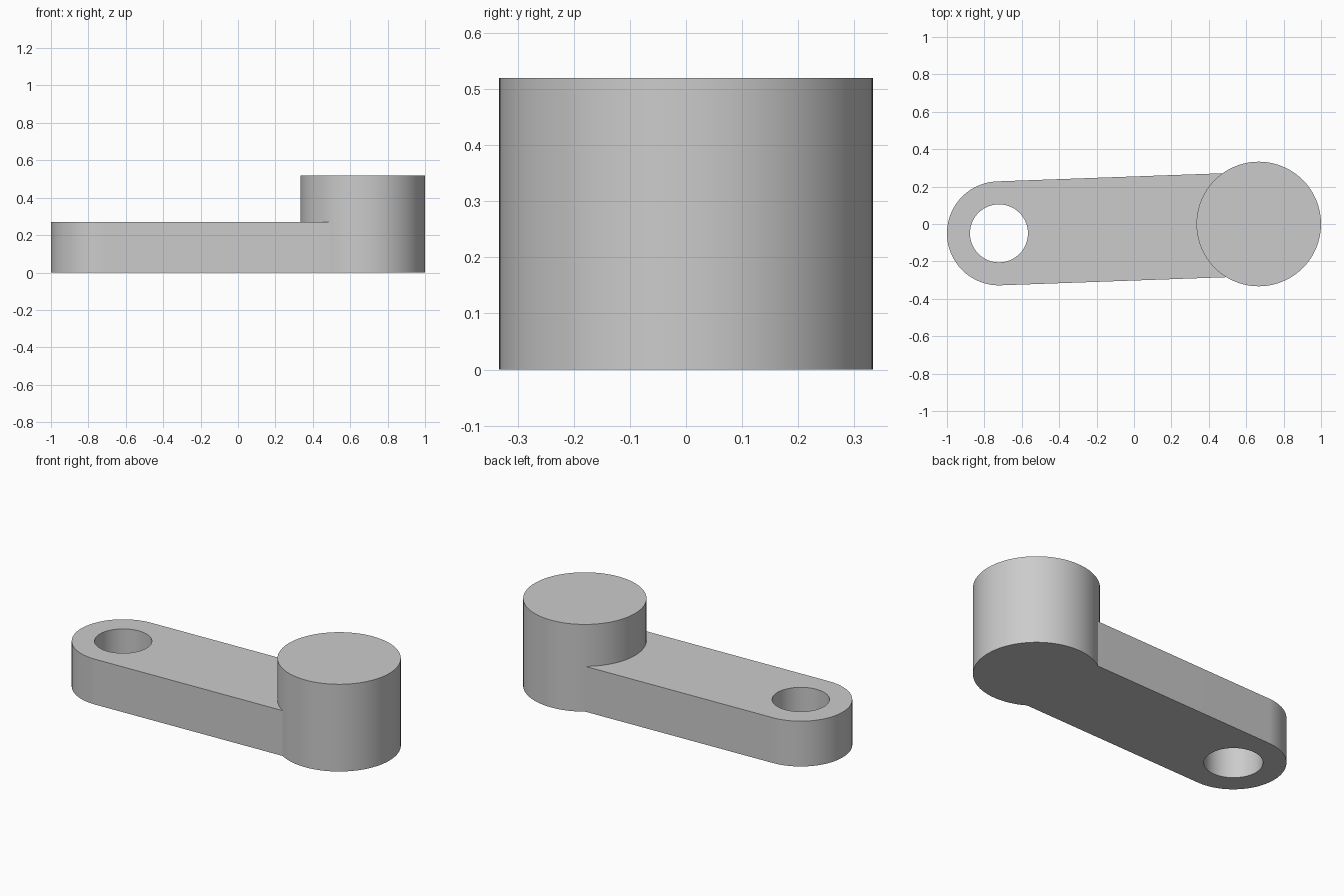
import bpy, bmesh, math
from mathutils import Vector

if "Cube" in bpy.data.objects:
    bpy.data.objects.remove(bpy.data.objects["Cube"])

grey = bpy.data.materials.new("plain_grey")
grey.diffuse_color = (0.6, 0.6, 0.6, 1)
grey.use_nodes = True
grey.node_tree.nodes["Principled BSDF"].inputs["Base Color"].default_value = grey.diffuse_color

PIVOT = Vector((-0.722, -0.05))   # centre of the rounded, drilled end
HUB = Vector((0.667, 0.0))        # centre of the tall round boss
ARM_R, HOLE_R, BOSS_R = 0.278, 0.155, 0.333
ARM_H, BOSS_H = 0.27, 0.52
SEG = 96


def arc(centre, radius, start, sweep, count):
    return [centre + radius * Vector((math.cos(start + sweep * i / count),
                                      math.sin(start + sweep * i / count)))
            for i in range(count + 1)]


def prism(name, outline, z0, z1):
    """Extrude a flat outline between two heights."""
    bm = bmesh.new()
    face = bm.faces.new([bm.verts.new((p.x, p.y, z0)) for p in outline])
    top = bmesh.ops.extrude_face_region(bm, geom=[face])["geom"]
    verts = [v for v in top if isinstance(v, bmesh.types.BMVert)]
    bmesh.ops.translate(bm, verts=verts, vec=(0, 0, z1 - z0))
    bmesh.ops.recalc_face_normals(bm, faces=bm.faces)
    mesh = bpy.data.meshes.new(name)
    bm.to_mesh(mesh)
    bm.free()
    mesh.materials.append(grey)
    obj = bpy.data.objects.new(name, mesh)
    bpy.context.collection.objects.link(obj)
    return obj


def circle(centre, radius):
    return arc(centre, radius, 0, math.tau, SEG)[:-1]


# Arm: parallel sides, rounded outer end, far end buried in the boss
along = (HUB - PIVOT).normalized()
side = Vector((-along.y, along.x))
angle = math.atan2(along.y, along.x)
outline = arc(PIVOT, ARM_R, angle + math.pi / 2, math.pi, SEG // 2)
outline += [HUB - side * ARM_R, HUB + side * ARM_R]
crank = prism("crank_arm", outline, 0, ARM_H)

# Boss joined to the arm, then the pivot hole drilled through
boss = prism("boss", circle(HUB, BOSS_R), 0, BOSS_H)
hole = prism("hole_cutter", circle(PIVOT, HOLE_R), -0.1, ARM_H + 0.1)

bpy.context.view_layer.objects.active = crank
crank.select_set(True)
for tool, operation in ((boss, 'UNION'), (hole, 'DIFFERENCE')):
    mod = crank.modifiers.new(tool.name, 'BOOLEAN')
    mod.object, mod.operation, mod.solver = tool, operation, 'EXACT'
    bpy.ops.object.modifier_apply(modifier=mod.name)
    bpy.data.objects.remove(tool)

# Round walls smooth, rims sharp
bpy.ops.object.shade_smooth_by_angle(angle=math.radians(20))
